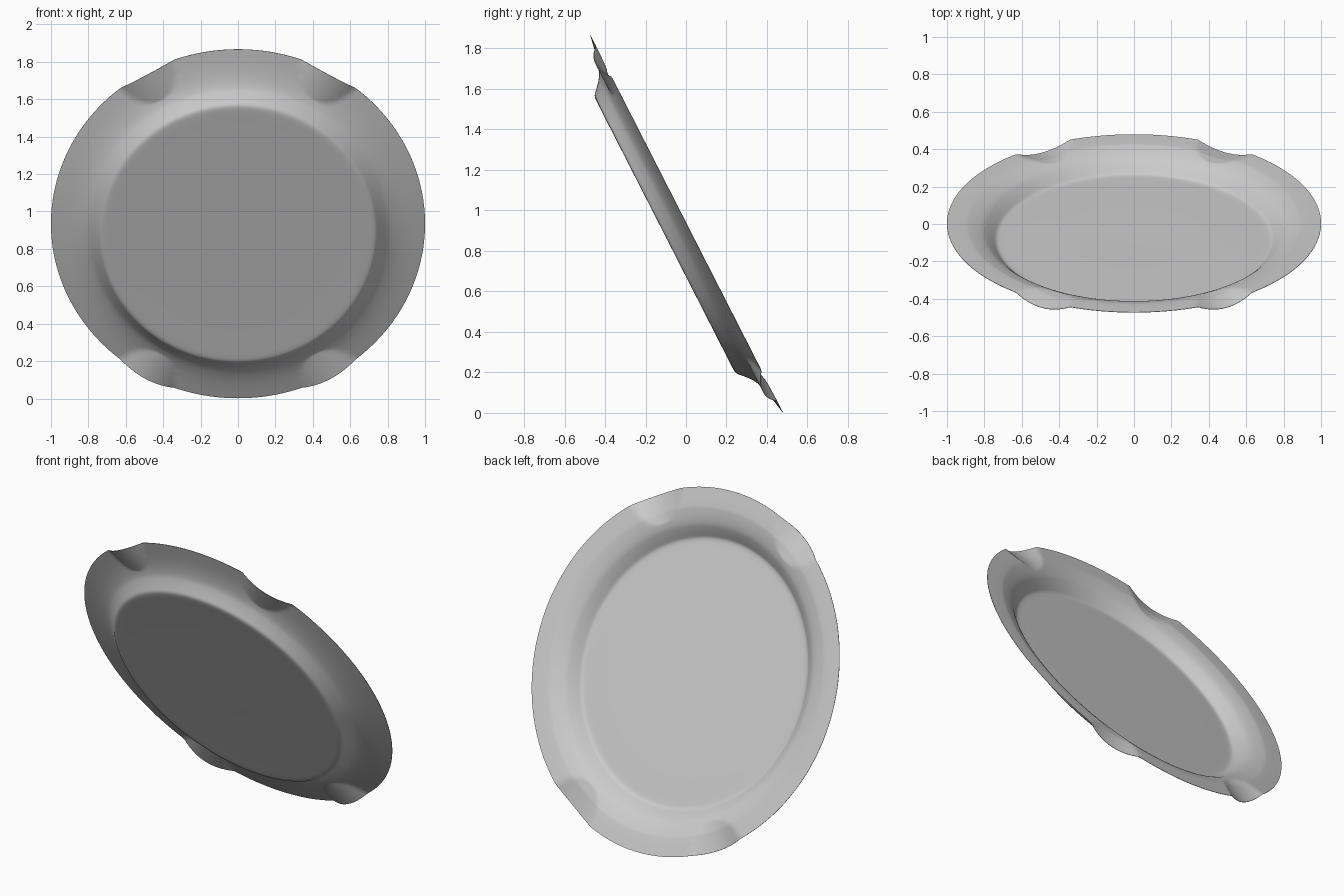
import bpy, bmesh, math
from mathutils import Vector

if "Cube" in bpy.data.objects:
    bpy.data.objects.remove(bpy.data.objects["Cube"])

# Plate frame: tilted long axis, and axis pointing out of the underside (towards -y)
AXIS = Vector((0, 0.4545, -0.8908))
NORMAL = Vector((0, -0.8908, -0.4545))
CENTRE = Vector((0, 0.002, 0.934))
LONG = 1.047          # plate is slightly oval
SEG = 288

# Underside profile: (radius, depth below the rim)
PROFILE = [(0, .120), (.41, .1195), (.66, .120), (.715, .120), (.737, .115), (.752, .101),
           (.775, .079), (.805, .055), (.85, .035), (.91, .018), (1.0, 0.0)]


def depth(r):
    # smooth cubic interpolation through the profile
    n = len(PROFILE)
    slope = lambda i: ((PROFILE[min(i + 1, n - 1)][1] - PROFILE[max(i - 1, 0)][1]) /
                       (PROFILE[min(i + 1, n - 1)][0] - PROFILE[max(i - 1, 0)][0]))
    for i in range(n - 1):
        (a, ha), (b, hb) = PROFILE[i], PROFILE[i + 1]
        if r <= b + 1e-9:
            w, t = b - a, (r - a) / (b - a)
            return ((2*t**3 - 3*t*t + 1) * ha + (t**3 - 2*t*t + t) * w * slope(i)
                    + (3*t*t - 2*t**3) * hb + (t**3 - t*t) * w * slope(i + 1))
    return 0.0


def groove(r, ang):
    # four rounded rests pressed through the rim, mirrored in both axes
    if r < 0.78:
        return -1
    a = math.atan2(abs(math.sin(ang)), abs(math.cos(ang)))
    side = r * math.sin(a - math.radians(29.5))
    return 0.041 - 1.5 * side * side


def point(r, ang, lift):
    h = max(depth(r), groove(r, ang)) - lift
    return (CENTRE + Vector((r * math.sin(ang), 0, 0))
            + AXIS * (r * LONG * math.cos(ang)) + NORMAL * h)


radii = [.2, .41, .55, .66, .69] + [.71 + .29 * i / 44 for i in range(45)]
thick = lambda r: 0.02 * min(1, (1 - r) / 0.12 + 0.1)

# Plate: underside and inner surface joined at a thin rim
bm = bmesh.new()
outer = []
for side in (0, 1):
    mid = bm.verts.new(point(0, 0, side * thick(0)))
    prev = None
    for r in radii:
        ring = [bm.verts.new(point(r, 2 * math.pi * k / SEG, side * thick(r))) for k in range(SEG)]
        for k in range(SEG):
            j = (k + 1) % SEG
            if prev:
                bm.faces.new((prev[k], ring[k], ring[j], prev[j]))
            else:
                bm.faces.new((mid, ring[k], ring[j]))
        prev = ring
    outer.append(prev)
for k in range(SEG):
    j = (k + 1) % SEG
    bm.faces.new((outer[0][k], outer[1][k], outer[1][j], outer[0][j]))
bmesh.ops.recalc_face_normals(bm, faces=bm.faces[:])
mesh = bpy.data.meshes.new("plate")
bm.to_mesh(mesh)
bm.free()
plate = bpy.data.objects.new("plate", mesh)
bpy.context.collection.objects.link(plate)
bpy.context.view_layer.objects.active = plate
plate.select_set(True)
bpy.ops.object.shade_smooth_by_angle(angle=math.radians(40))
